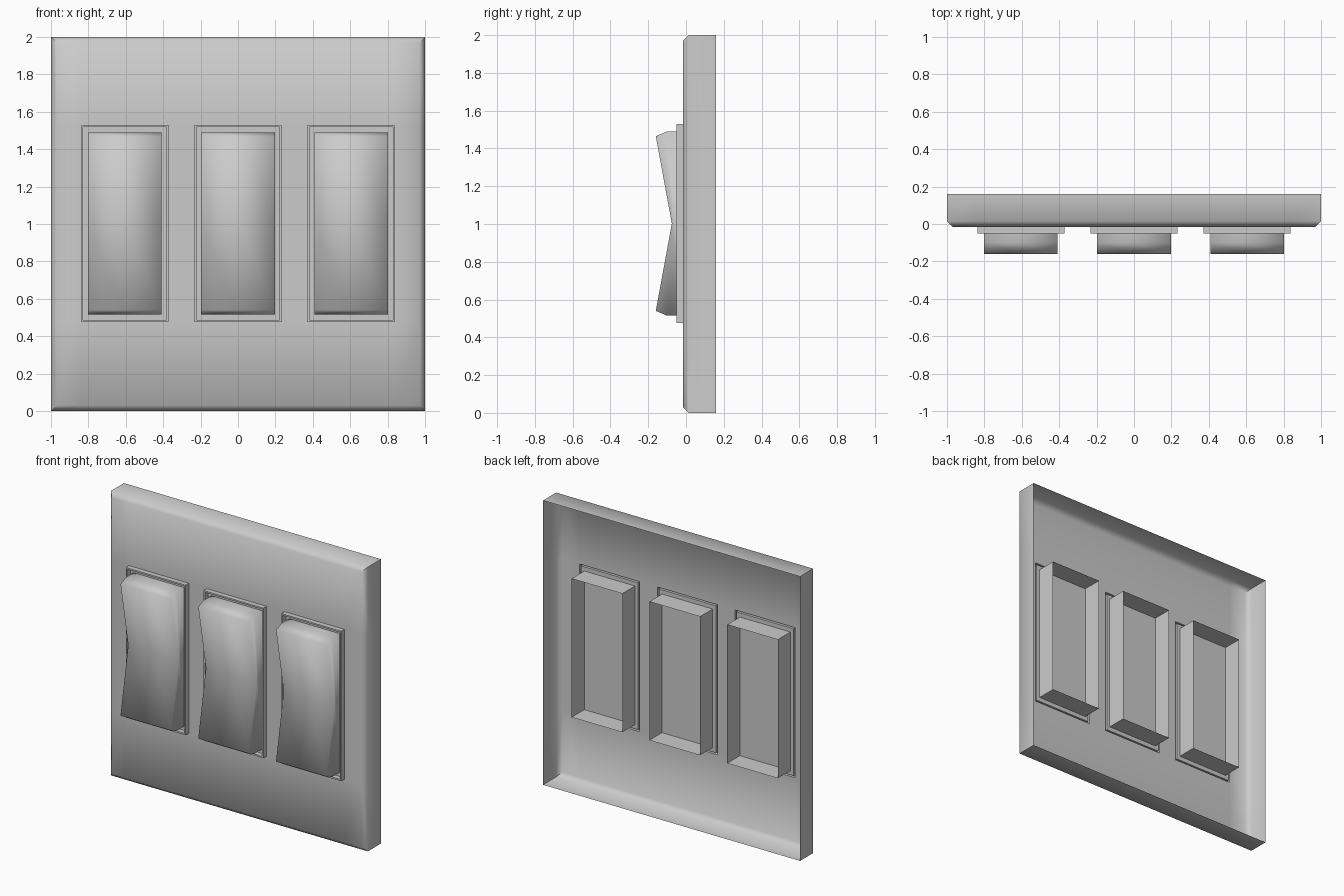
import bpy, bmesh, math

if "Cube" in bpy.data.objects:
    bpy.data.objects.remove(bpy.data.objects["Cube"])

CENTRES = (-0.605, 0.0, 0.605)
FRONT, BACK = -0.015, 0.16            # plate depth range
RIM_Y, RIM_W = -0.05, 0.015           # raised rim around each switch
RIM_X, RIM_Z0, RIM_Z1 = 0.233, 0.475, 1.53
HALF, Z0, Z1 = 0.197, 0.515, 1.49     # rocker outline


def finish(bm, name, angle):
    bmesh.ops.recalc_face_normals(bm, faces=bm.faces[:])
    me = bpy.data.meshes.new(name)
    bm.to_mesh(me)
    bm.free()
    ob = bpy.data.objects.new(name, me)
    bpy.context.collection.objects.link(ob)
    bpy.ops.object.select_all(action='DESELECT')
    ob.select_set(True)
    bpy.context.view_layer.objects.active = ob
    if angle >= 180:
        bpy.ops.object.shade_smooth()
    elif angle > 0:
        bpy.ops.object.shade_smooth_by_angle(angle=math.radians(angle))
    return ob


# Wall plate: open-backed shell with bevelled front and raised hollow rims
bm = bmesh.new()
xs = [-0.97] + [c + s * RIM_X for c in CENTRES for s in (-1, 1)] + [0.97]
zs = [0.03, RIM_Z0, RIM_Z1, 1.97]
grid = [[bm.verts.new((x, FRONT, z)) for z in zs] for x in xs]
switch_faces = []
for i in range(len(xs) - 1):
    for j in range(3):
        f = bm.faces.new((grid[i][j], grid[i + 1][j], grid[i + 1][j + 1], grid[i][j + 1]))
        if j == 1 and i % 2 == 1:
            switch_faces.append(f)

# Bevel, then straight side walls
border = [e for e in bm.edges if e.is_boundary]
for y in (0.015, BACK):
    out = bmesh.ops.extrude_edge_only(bm, edges=border)['geom']
    border = [g for g in out if isinstance(g, bmesh.types.BMEdge)]
    for v in (g for g in out if isinstance(g, bmesh.types.BMVert)):
        v.co.y = y
        if abs(v.co.x) > 0.96:
            v.co.x = math.copysign(1, v.co.x)
        if abs(v.co.z - 1) > 0.96:
            v.co.z = 1 + math.copysign(1, v.co.z - 1)


def push(face, y):
    new = bmesh.ops.extrude_discrete_faces(bm, faces=[face])['faces'][0]
    for v in new.verts:
        v.co.y = y
    return new


# Rims: out, inset, back in to the floor behind the rocker
for f in switch_faces:
    f = push(f, RIM_Y)
    bmesh.ops.inset_individual(bm, faces=[f], thickness=RIM_W)
    push(f, FRONT)
finish(bm, "wall_plate", 50)

# Rocker side profile (y, z)
profile = [(FRONT, Z1), (-0.10, Z1), (-0.16, 1.465), (-0.075, 1.0025),
           (-0.16, 0.54), (-0.10, Z0), (FRONT, Z0)]

for n, c in zip(("left", "middle", "right"), CENTRES):
    # Rocker: dished front in two columns, smooth shaded
    bm = bmesh.new()
    cols = [[bm.verts.new((c + x, y, z)) for y, z in profile] for x in (-HALF, 0, HALF)]
    for a, b in zip(cols, cols[1:]):
        for k in range(len(profile) - 1):
            bm.faces.new((a[k], a[k + 1], b[k + 1], b[k]))
    for side in (cols[0], cols[2]):
        bm.faces.new(side[:4] + [side[6]])
        bm.faces.new(side[3:])
    finish(bm, n + "_rocker", 180)

    # Open sleeve behind the plate
    bm = bmesh.new()
    rect = [(c - HALF, Z0), (c + HALF, Z0), (c + HALF, Z1), (c - HALF, Z1)]
    a, b = [[bm.verts.new((x, y, z)) for x, z in rect] for y in (FRONT, 0.125)]
    for k in range(4):
        m = (k + 1) % 4
        bm.faces.new((a[k], a[m], b[m], b[k]))
    finish(bm, n + "_sleeve", 0)
